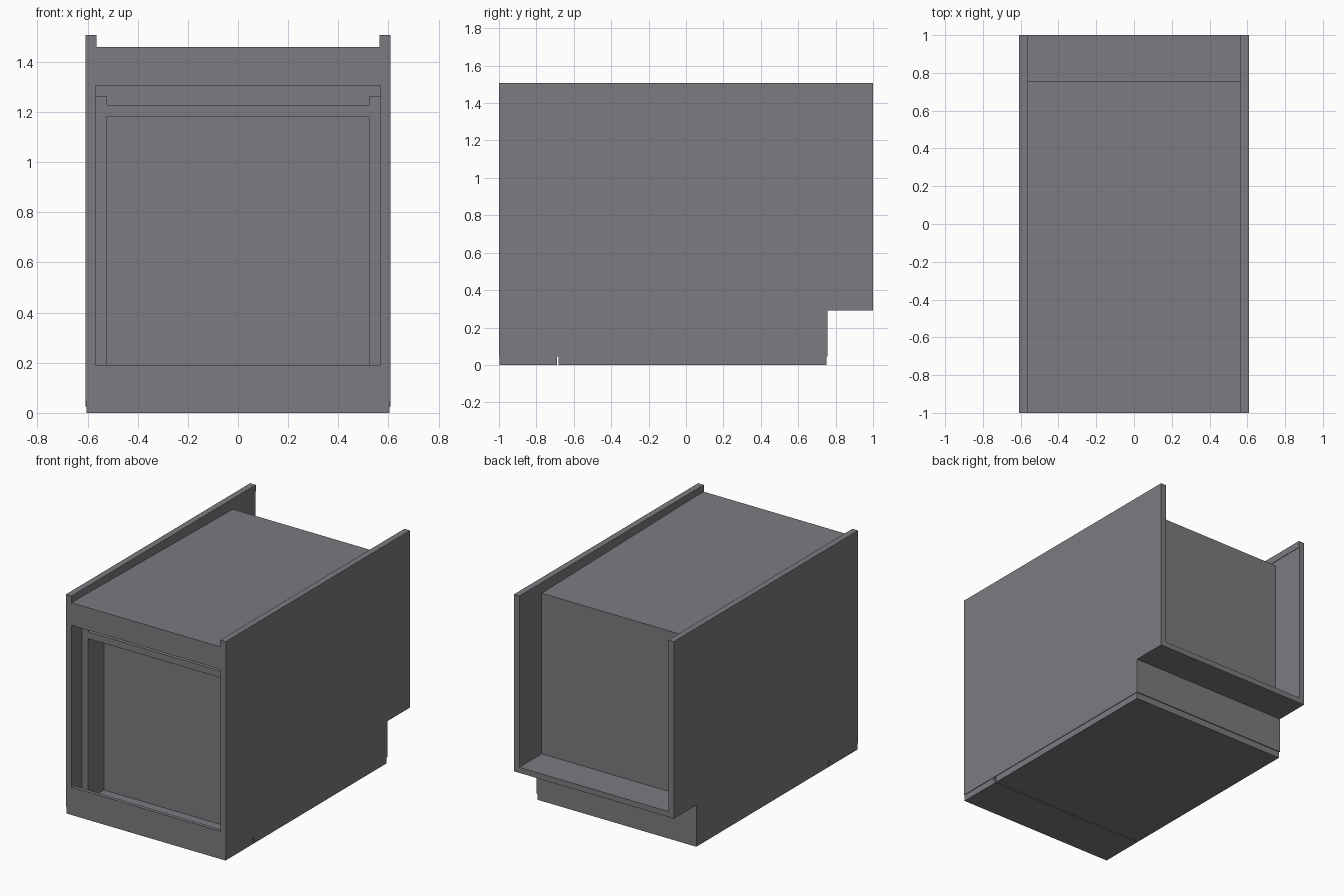
import bpy, bmesh
from mathutils import Matrix, Vector

if "Cube" in bpy.data.objects:
    bpy.data.objects.remove(bpy.data.objects["Cube"])

W = 0.608        # outer half width
IN = 0.568       # inner face of the side panels and front opening
RAIL = 0.565     # inner face of the top rails
BASE, TOP, TOP_REAR = 0.044, 1.46, 1.432

dark = bpy.data.materials.new("dark_grey")
dark.diffuse_color = (0.2, 0.198, 0.216, 1)
dark.use_nodes = True
dark.node_tree.nodes["Principled BSDF"].inputs["Base Color"].default_value = dark.diffuse_color


def finish(name, bm):
    bmesh.ops.recalc_face_normals(bm, faces=bm.faces)
    me = bpy.data.meshes.new(name)
    bm.to_mesh(me)
    bm.free()
    me.materials.append(dark)
    ob = bpy.data.objects.new(name, me)
    bpy.context.collection.objects.link(ob)
    return ob


def boxes(name, *ranges):
    """One object from boxes given as x0, x1, y0, y1, z0, z1."""
    bm = bmesh.new()
    for x0, x1, y0, y1, z0, z1 in ranges:
        centre = Vector((x0 + x1, y0 + y1, z0 + z1)) / 2
        size = Matrix.Diagonal((x1 - x0, y1 - y0, z1 - z0, 1))
        bmesh.ops.create_cube(bm, size=1, matrix=Matrix.Translation(centre) @ size)
    return finish(name, bm)


def extrude_x(name, profile, x0, x1):
    """Closed y-z outline extruded along x."""
    bm = bmesh.new()
    face = bm.faces.new([bm.verts.new((x0, y, z)) for y, z in profile])
    out = bmesh.ops.extrude_face_region(bm, geom=[face])
    bmesh.ops.translate(bm, vec=(x1 - x0, 0, 0),
                        verts=[v for v in out["geom"] if isinstance(v, bmesh.types.BMVert)])
    return finish(name, bm)


def ring(half_out, half_in, y0, y1, z0, z1, z2, z3):
    """Four boxes around an opening that runs from z1 to z2."""
    return [(-half_out, -half_in, y0, y1, z1, z2), (half_in, half_out, y0, y1, z1, z2),
            (-half_out, half_out, y0, y1, z0, z1), (-half_out, half_out, y0, y1, z2, z3)]


# Side panels, notched at the lower back, with a thicker rail on top
side = [(-0.975, BASE), (0.756, BASE), (0.756, 0.29), (1, 0.29), (1, TOP), (-0.975, TOP)]
for label, s in (("left", -1), ("right", 1)):
    extrude_x(label + "_side_panel", side, s * IN, s * W)
    a, b = sorted((s * RAIL, s * W))
    boxes(label + "_top_rail", (a, b, -1, 1, TOP, 1.507))

# Front panel with its large opening
boxes("front_panel", *ring(W, IN, -1, -0.975, BASE, 0.192, 1.305, TOP))

# Recessed inner frame: side posts and a slightly lower crossbar
boxes("inner_frame",
      (-IN, -0.522, -0.885, -0.71, BASE, 1.264),
      (0.522, IN, -0.885, -0.71, BASE, 1.264),
      (-0.522, 0.522, -0.885, -0.84, 1.182, 1.228))
boxes("inner_back_panel", (-IN, IN, -0.71, -0.695, BASE, TOP - 0.04))

# Top falling slightly to the rear, rear wall and rear shelf
extrude_x("top_panel", [(-0.975, TOP), (0.756, TOP_REAR), (0.756, TOP_REAR - 0.04),
                        (-0.975, TOP - 0.04)], -IN, IN)
boxes("rear_wall", (-IN, IN, 0.716, 0.756, BASE, TOP_REAR - 0.04))
boxes("rear_shelf", (-IN, IN, 0.756, 1, 0.29, 0.328))
boxes("floor_panel", (-IN, IN, -0.975, 0.716, BASE, BASE + 0.03))

# Base in two pieces, separated by a narrow gap
boxes("front_base", (-0.604, 0.604, -0.998, -0.689, 0, BASE))
boxes("rear_base", (-0.604, 0.604, -0.681, 0.75, 0, BASE))

# Hinge pin at the gap
bm = bmesh.new()
bmesh.ops.create_cone(bm, cap_ends=True, segments=16, radius1=0.009, radius2=0.009, depth=1.215,
                      matrix=Matrix.Translation((0, -0.709, 0.034)) @ Matrix.Rotation(1.5707963, 4, "Y"))
finish("hinge_pin", bm)
